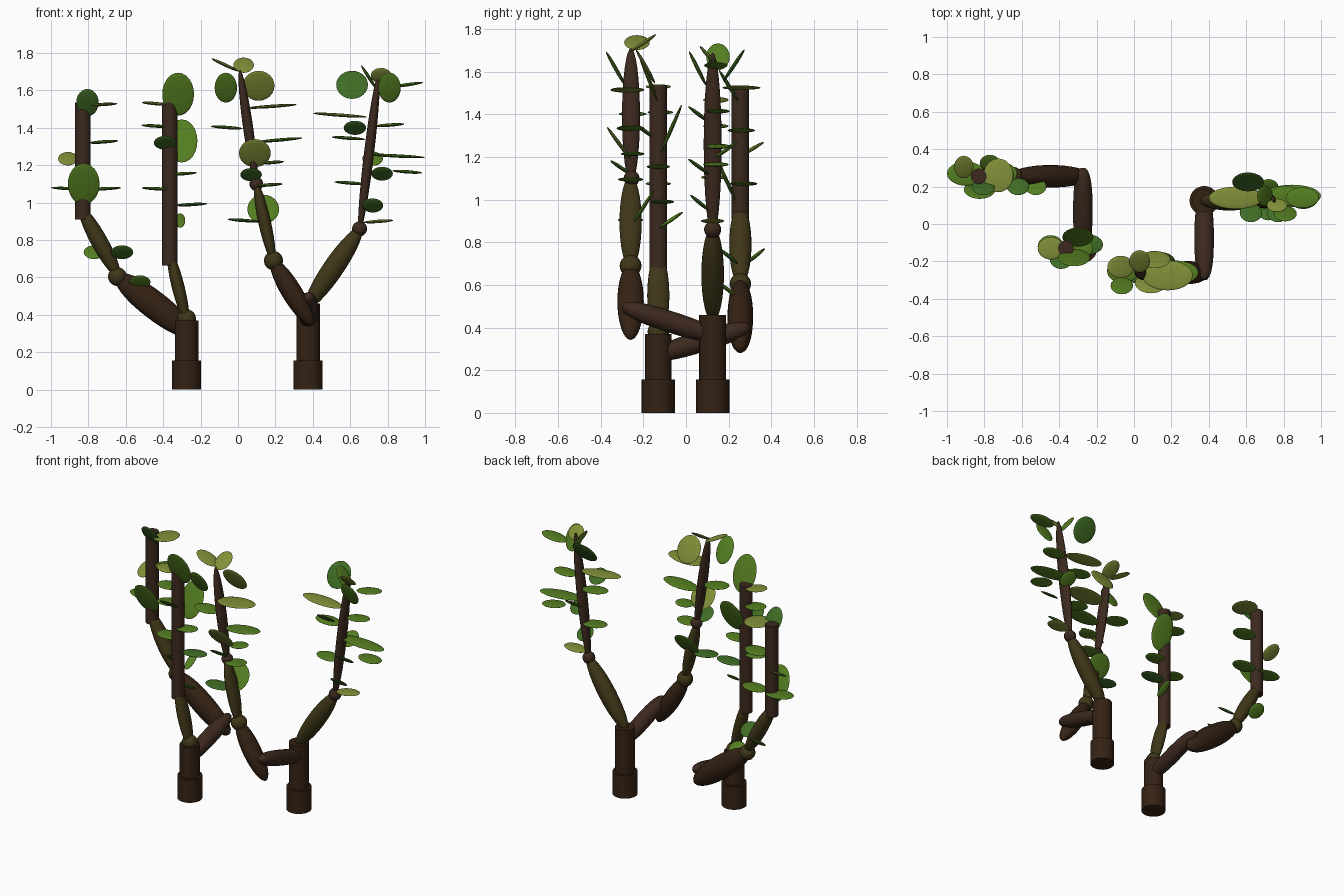
import bpy, bmesh, math
from mathutils import Vector, Matrix


def material(name, rgb):
    m = bpy.data.materials.new(name)
    m.diffuse_color = (*rgb, 1)
    return m


BARK = material("bark", (0.035, 0.016, 0.007))
WOOD = material("branch_wood", (0.045, 0.022, 0.013))
OLIVE = material("olive_wood", (0.05, 0.038, 0.009))
GREENS = {"y": material("leaf_yellow", (0.22, 0.28, 0.04)),
          "g": material("leaf_green", (0.09, 0.21, 0.015)),
          "d": material("leaf_dark", (0.05, 0.15, 0.018))}


def finish(name, bm, mat, matrix):
    me = bpy.data.meshes.new(name)
    bm.to_mesh(me)
    bm.free()
    ob = bpy.data.objects.new(name, me)
    bpy.context.collection.objects.link(ob)
    ob.matrix_world = matrix
    me.materials.append(mat)
    bpy.ops.object.select_all(action='DESELECT')
    ob.select_set(True)
    bpy.context.view_layer.objects.active = ob
    bpy.ops.object.shade_smooth_by_angle(angle=math.radians(40))
    return ob


def ball(name, centre, radii, mat, rot=Matrix.Identity(4), power=2.0):
    """Ellipsoid; a power above 2 gives blunter ends."""
    bm = bmesh.new()
    bmesh.ops.create_uvsphere(bm, u_segments=24, v_segments=16, radius=1)
    for v in bm.verts:
        rho = math.hypot(v.co.x, v.co.y)
        if power != 2 and rho > 1e-4:
            k = (1 - abs(v.co.z) ** power) ** (1 / power) / rho
            v.co.x *= k
            v.co.y *= k
        v.co = Vector((v.co.x * radii[0], v.co.y * radii[1], v.co.z * radii[2]))
    return finish(name, bm, mat, Matrix.Translation(centre) @ rot)


def pod(name, p0, p1, r_side, r_depth, mat, power=2.0):
    """Swollen limb stretched between two points."""
    p0, p1 = Vector(p0), Vector(p1)
    z = (p1 - p0).normalized()
    x = Vector((1, 0, 0)) if abs(z.y) > 0.8 else Vector((0, 1, 0)).cross(z).normalized()
    y = z.cross(x)
    rot = Matrix((x, y, z)).transposed().to_4x4()
    return ball(name, (p0 + p1) / 2, (r_side, r_depth, (p1 - p0).length / 2), mat, rot, power)


def post(name, x, y, z0, z1, r, mat):
    bm = bmesh.new()
    bmesh.ops.create_cone(bm, cap_ends=True, segments=32, radius1=r, radius2=r, depth=z1 - z0)
    return finish(name, bm, mat, Matrix.Translation((x, y, (z0 + z1) / 2)))


def leaves(prefix, rows):
    """Rows: colour, centre x y z, half width, half extents in y and z, tilt about y."""
    for i, (c, x, y, z, rx, dy, dz, tilt) in enumerate(rows):
        rot = (Matrix.Rotation(math.radians(tilt), 4, 'Y')
               @ Matrix.Rotation(math.atan2(dz, dy), 4, 'X'))
        ball(f"{prefix}_leaf_{i + 1}", (x, y, z), (rx, math.hypot(dy, dz), 0.009), GREENS[c], rot)


# trunks
for side, x, y, top in (("left", -0.275, -0.13, 0.37), ("right", 0.375, 0.125, 0.46)):
    post(side + "_trunk_base", x, y, 0, 0.157, 0.078, BARK)
    post(side + "_trunk", x, y, 0.157, top, 0.063, BARK)

# left plant: front limb
ball("left_trunk_joint", (-0.275, -0.13, 0.38), (0.05, 0.05, 0.05), OLIVE)
pod("left_front_limb", (-0.27, -0.13, 0.35), (-0.37, -0.13, 0.75), 0.034, 0.052, OLIVE)
post("left_front_stem", -0.365, -0.13, 0.665, 1.535, 0.041, WOOD)

# left plant: back limb
pod("left_cross_limb", (-0.275, -0.16, 0.265), (-0.272, 0.30, 0.405), 0.052, 0.05, WOOD, 2.6)
pod("left_back_lower_limb", (-0.245, 0.255, 0.295), (-0.65, 0.255, 0.61), 0.075, 0.06, BARK, 2.2)
ball("left_back_joint", (-0.645, 0.255, 0.605), (0.05, 0.05, 0.05), OLIVE)
pod("left_back_upper_limb", (-0.635, 0.255, 0.60), (-0.845, 0.255, 0.98), 0.045, 0.052, OLIVE)
post("left_back_stem", -0.83, 0.255, 0.91, 1.535, 0.041, WOOD)

# right plant: front limb
pod("right_cross_limb", (0.375, 0.15, 0.355), (0.375, -0.30, 0.50), 0.052, 0.05, WOOD, 2.6)
pod("right_front_lower_limb", (0.395, -0.26, 0.345), (0.18, -0.26, 0.70), 0.055, 0.062, BARK)
ball("right_front_joint", (0.19, -0.26, 0.69), (0.051, 0.051, 0.051), OLIVE)
pod("right_front_middle_limb", (0.19, -0.26, 0.68), (0.095, -0.26, 1.11), 0.034, 0.052, OLIVE)
ball("right_front_upper_joint", (0.098, -0.255, 1.10), (0.037, 0.037, 0.037), WOOD)
pod("right_front_upper_limb", (0.10, -0.258, 1.08), (0.01, -0.258, 1.71), 0.027, 0.042, WOOD)

# right plant: side limb
pod("right_side_lower_limb", (0.36, 0.125, 0.43), (0.66, 0.125, 0.87), 0.056, 0.053, OLIVE)
ball("right_side_joint", (0.65, 0.125, 0.86), (0.04, 0.04, 0.04), WOOD)
pod("right_side_upper_limb", (0.648, 0.125, 0.83), (0.752, 0.125, 1.69), 0.027, 0.042, WOOD)

# foliage
leaves("left_front", [
    ("g", -0.32, -0.18, 1.58, 0.085, -0.045, 0.115, 0),
    ("g", -0.30, -0.07, 1.33, 0.083, 0.05, 0.115, 0),
    ("d", -0.39, -0.19, 1.32, 0.06, -0.05, 0.036, 0),
    ("g", -0.31, -0.07, 0.905, 0.028, 0.055, 0.037, 0),
    ("y", -0.445, -0.13, 1.53, 0.07, 0.06, 0, 5),
    ("g", -0.445, -0.12, 1.41, 0.07, 0.06, 0, 3),
    ("g", -0.295, -0.13, 1.155, 0.075, 0.055, 0, -4),
    ("g", -0.44, -0.13, 1.075, 0.075, 0.06, 0, 3),
    ("d", -0.25, -0.11, 0.99, 0.085, 0.055, 0, -3)])

leaves("left_back", [
    ("d", -0.805, 0.20, 1.535, 0.06, -0.045, 0.073, 0),
    ("g", -0.825, 0.185, 1.10, 0.085, -0.05, 0.11, 0),
    ("y", -0.91, 0.305, 1.235, 0.052, 0.06, 0.035, 0),
    ("y", -0.725, 0.26, 1.525, 0.08, 0.09, 0, -3),
    ("g", -0.72, 0.26, 1.325, 0.08, 0.065, 0, -4),
    ("g", -0.90, 0.27, 1.075, 0.10, 0.065, 0, 3),
    ("g", -0.71, 0.27, 1.075, 0.085, 0.06, 0, -3),
    ("g", -0.77, 0.325, 0.735, 0.055, 0.045, 0.036, 0),
    ("d", -0.62, 0.20, 0.735, 0.06, -0.045, 0.036, 0),
    ("g", -0.525, 0.20, 0.575, 0.057, -0.045, 0.036, 0)])

leaves("right_front", [
    ("y", -0.07, -0.23, 1.737, 0.08, 0.06, 0, 25),
    ("y", 0.03, -0.20, 1.735, 0.055, 0.06, 0.04, 0),
    ("g", -0.065, -0.33, 1.615, 0.06, -0.045, 0.08, 0),
    ("y", 0.11, -0.19, 1.625, 0.085, -0.045, 0.08, 0),
    ("y", 0.18, -0.275, 1.515, 0.135, 0.08, 0, -4),
    ("g", -0.06, -0.25, 1.402, 0.085, 0.065, 0, 4),
    ("g", 0.22, -0.26, 1.335, 0.125, 0.065, 0, -5),
    ("g", 0.185, -0.25, 1.215, 0.06, 0.055, 0, -4),
    ("g", 0.165, -0.26, 1.095, 0.075, 0.06, 0, -4),
    ("d", 0.03, -0.26, 0.905, 0.085, 0.06, 0, 4),
    ("y", 0.09, -0.315, 1.265, 0.085, -0.055, 0.075, 0),
    ("d", 0.07, -0.305, 1.15, 0.058, -0.05, 0.034, 0),
    ("g", 0.135, -0.20, 0.965, 0.085, 0.05, 0.078, 0)])

leaves("right_side", [
    ("d", 0.61, 0.225, 1.63, 0.085, 0.05, 0.075, 0),
    ("g", 0.81, 0.055, 1.615, 0.06, -0.04, 0.08, 0),
    ("g", 0.70, 0.15, 1.67, 0.075, 0.055, 0, 57),
    ("y", 0.765, 0.10, 1.68, 0.055, -0.035, 0.04, 0),
    ("g", 0.90, 0.14, 1.63, 0.09, 0.055, 0, -8),
    ("y", 0.545, 0.14, 1.468, 0.145, 0.06, 0, 4),
    ("g", 0.81, 0.15, 1.415, 0.08, 0.055, 0, -4),
    ("d", 0.625, 0.06, 1.40, 0.06, -0.05, 0.037, 0),
    ("g", 0.59, 0.14, 1.345, 0.09, 0.06, 0, 4),
    ("g", 0.845, 0.15, 1.25, 0.155, 0.06, 0, 3),
    ("g", 0.72, 0.19, 1.235, 0.055, 0.05, 0.037, 0),
    ("d", 0.77, 0.06, 1.155, 0.058, -0.05, 0.036, 0),
    ("g", 0.905, 0.14, 1.165, 0.08, 0.06, 0, 4),
    ("g", 0.60, 0.13, 1.105, 0.085, 0.06, 0, 4),
    ("d", 0.72, 0.065, 0.985, 0.056, -0.045, 0.037, 0),
    ("y", 0.75, 0.125, 0.90, 0.08, 0.055, 0, -4)])
